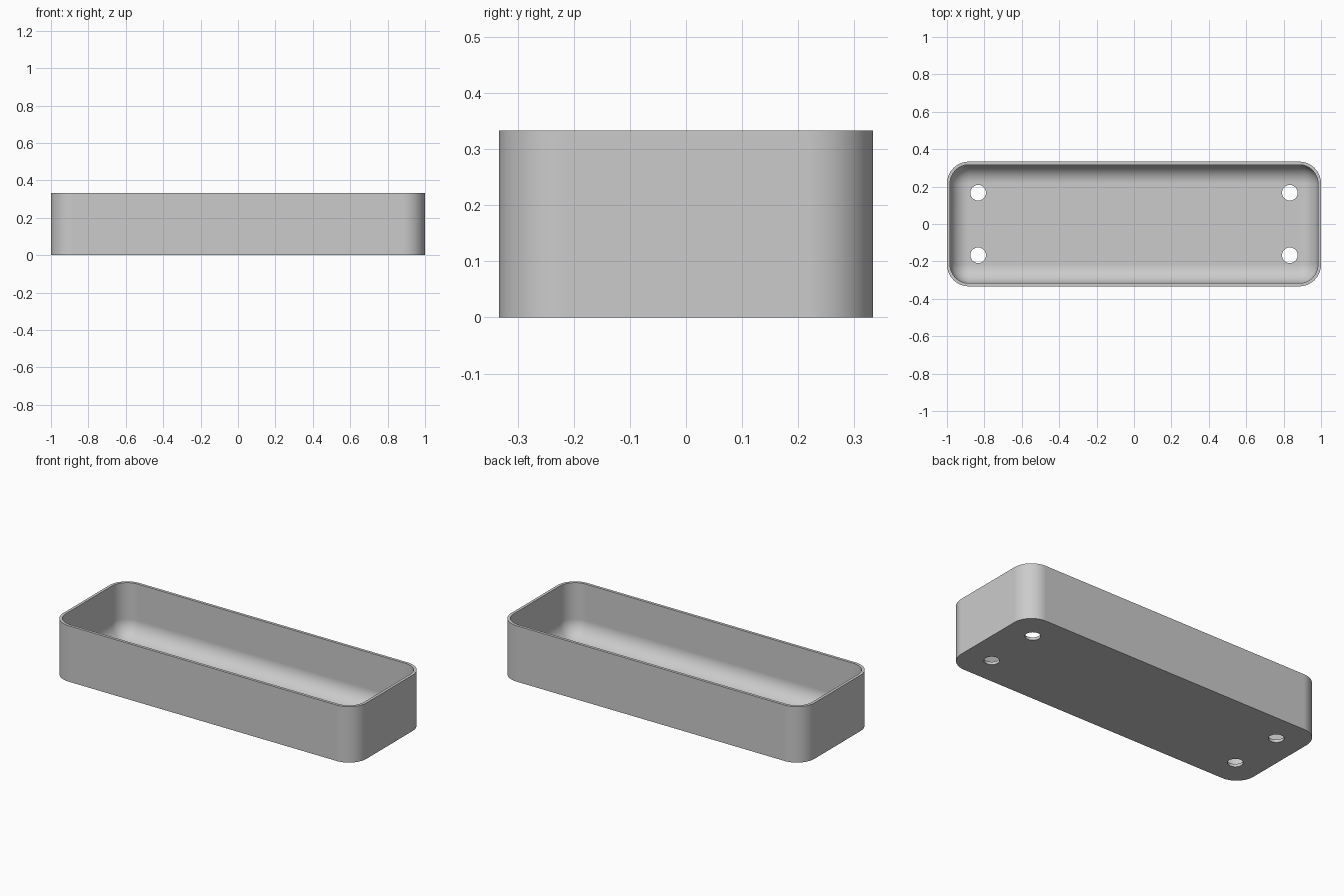
import bpy, bmesh
from math import sin, cos, pi

cube = bpy.data.objects.get("Cube")
if cube:
    bpy.data.objects.remove(cube, do_unlink=True)

HALF_X, HALF_Y, HEIGHT = 1.0, 1 / 3, 1 / 3
CORNER, WALL, FILLET = 0.117, 0.0167, 0.1
STEPS = 16

grey = bpy.data.materials.new("plain grey")
grey.use_nodes = True
colour = (0.6, 0.6, 0.6, 1)
grey.diffuse_color = colour
grey.node_tree.nodes["Principled BSDF"].inputs["Base Color"].default_value = colour


def rounded_ring(bm, inset, z):
    """Rounded rectangle of vertices, offset inwards by inset."""
    radius = CORNER - inset
    ring = []
    for quarter, (sx, sy) in enumerate([(1, 1), (-1, 1), (-1, -1), (1, -1)]):
        for i in range(STEPS + 1):
            a = (quarter + i / STEPS) * pi / 2
            ring.append(bm.verts.new((sx * (HALF_X - CORNER) + radius * cos(a),
                                      sy * (HALF_Y - CORNER) + radius * sin(a), z)))
    return ring


# Wall section: outside from bottom to rim, then inside down the fillet to the floor
section = [(0, 0), (0, HEIGHT), (WALL, HEIGHT)]
for i in range(STEPS + 1):
    a = i / STEPS * pi / 2
    section.append((WALL + FILLET * (1 - cos(a)), WALL + FILLET * (1 - sin(a))))

bm = bmesh.new()
rings = [rounded_ring(bm, inset, z) for inset, z in section]
for low, high in zip(rings, rings[1:]):
    for i in range(len(low)):
        j = (i + 1) % len(low)
        bm.faces.new((low[i], low[j], high[j], high[i]))
bm.faces.new(rings[0][::-1])
bm.faces.new(rings[-1])
bmesh.ops.remove_doubles(bm, verts=bm.verts, dist=0.001)
bmesh.ops.recalc_face_normals(bm, faces=bm.faces)
mesh = bpy.data.meshes.new("tray")
bm.to_mesh(mesh)
bm.free()
mesh.materials.append(grey)
tray = bpy.data.objects.new("tray", mesh)
bpy.context.collection.objects.link(tray)

# Four drain holes through the floor
cutters = []
for x in (-0.833, 0.833):
    for y in (-0.167, 0.167):
        bpy.ops.mesh.primitive_cylinder_add(vertices=48, radius=0.0417, depth=0.1,
                                            location=(x, y, 0))
        cutter = bpy.context.object
        cutter.name = "hole_cutter"
        cutter.hide_render = True
        cutter.data.materials.append(grey)
        cutters.append(cutter)

bpy.ops.object.select_all(action='DESELECT')
bpy.context.view_layer.objects.active = tray
tray.select_set(True)
for cutter in cutters:
    cut = tray.modifiers.new("drain_hole", 'BOOLEAN')
    cut.operation = 'DIFFERENCE'
    cut.solver = 'EXACT'
    cut.object = cutter
    bpy.ops.object.modifier_apply(modifier=cut.name)
    bpy.data.objects.remove(cutter, do_unlink=True)

# Smooth walls and fillet, crisp rim and hole edges
bpy.ops.object.shade_smooth_by_angle(angle=pi / 6)
weighted = tray.modifiers.new("flat_floor_shading", 'WEIGHTED_NORMAL')
weighted.keep_sharp = True
